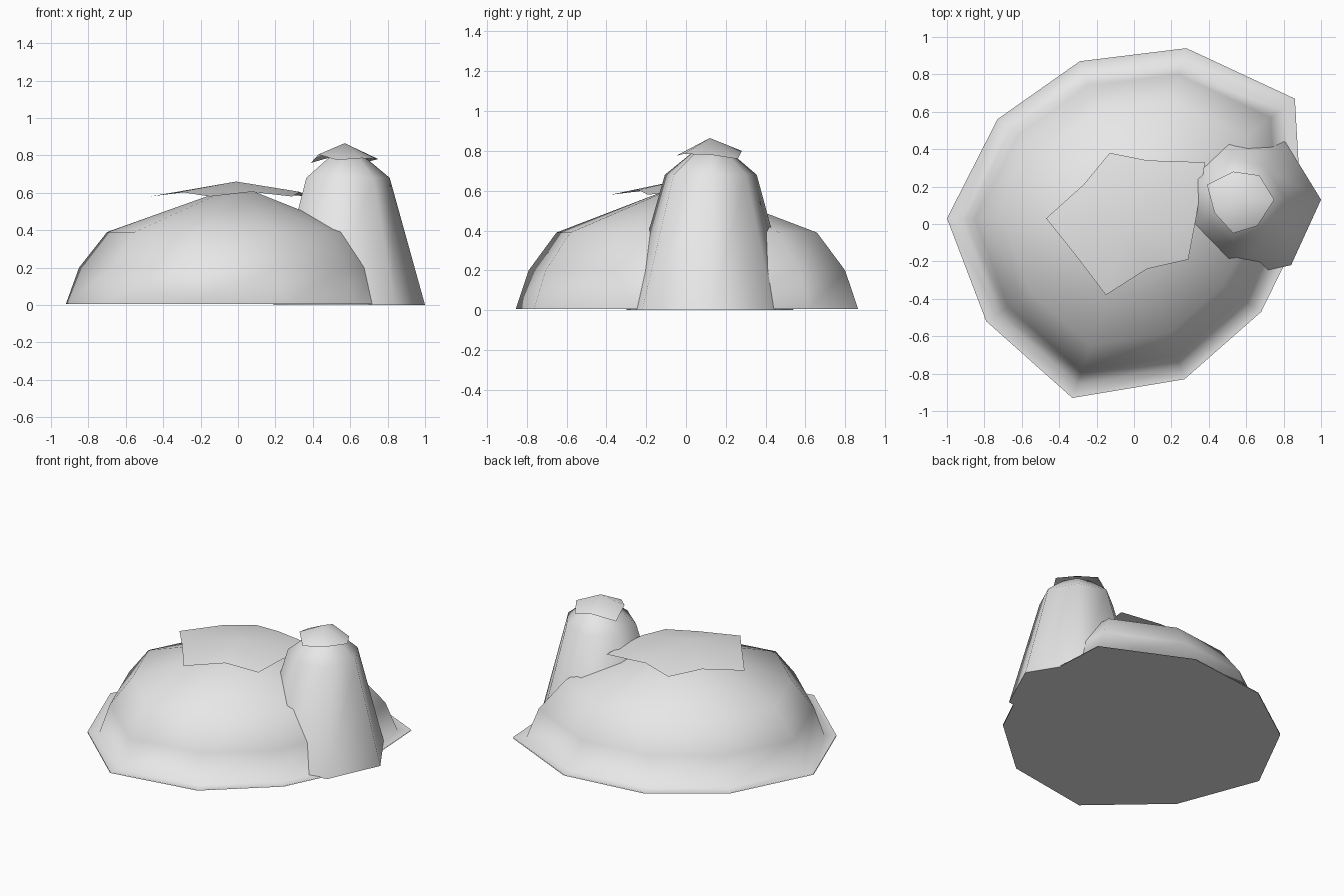
import bpy
import bmesh

cube = bpy.data.objects.get("Cube")
if cube:
    bpy.data.objects.remove(cube, do_unlink=True)

# One pale grey stone colour
stone = bpy.data.materials.new("pale_grey_stone")
stone.use_nodes = True
grey = (0.8, 0.8, 0.8, 1)
stone.diffuse_color = grey
shader = stone.node_tree.nodes["Principled BSDF"]
shader.inputs["Base Color"].default_value = grey
shader.inputs["Roughness"].default_value = 0.9


def make_object(name, bm):
    mesh = bpy.data.meshes.new(name)
    bm.to_mesh(mesh)
    bm.free()
    mesh.materials.append(stone)
    obj = bpy.data.objects.new(name, mesh)
    bpy.context.collection.objects.link(obj)
    return obj


def rock(name, outline, centre, levels, top):
    """Loft a ground outline through (scale, height) levels to a peak."""
    cx, cy = centre
    bm = bmesh.new()
    rings = [[bm.verts.new((cx + (x - cx) * s, cy + (y - cy) * s, z))
              for x, y in outline] for s, z in levels]
    peak = bm.verts.new((cx, cy, top))
    n = len(outline)
    for i in range(n):
        j = (i + 1) % n
        for low, high in zip(rings, rings[1:]):
            bm.faces.new((low[i], low[j], high[j], high[i]))
        bm.faces.new((rings[-1][i], rings[-1][j], peak))
    for face in bm.faces:
        face.smooth = True
    # flat underside on its own vertices, so the rim stays crisp
    bm.faces.new([bm.verts.new((x, y, 0)) for x, y in reversed(outline)])
    return make_object(name, bm)


def cap(name, rim, peak):
    """Thin smooth sheet fanned out from a peak to a jagged rim."""
    bm = bmesh.new()
    middle = bm.verts.new(peak)
    edge = [bm.verts.new(p) for p in rim]
    for a, b in zip(edge, edge[1:] + edge[:1]):
        bm.faces.new((middle, a, b)).smooth = True
    return make_object(name, bm)


# Broad mound with a flat skirt around its foot
mound_outline = [(0.9, -0.02), (0.86, 0.67), (0.28, 0.94), (-0.29, 0.87),
                 (-0.73, 0.56), (-1.0, 0.03), (-0.79, -0.52),
                 (-0.33, -0.93), (0.27, -0.83), (0.68, -0.47)]
rock("mound", mound_outline, (0, 0),
     [(1, 0.006), (0.92, 0.006), (0.85, 0.2), (0.7, 0.39)], 0.64)

# Tall tapered rock beside it
pillar_outline = [(1.0, 0.13), (0.81, 0.44), (0.48, 0.54), (0.19, 0.31),
                  (0.19, -0.06), (0.48, -0.30), (0.84, -0.22)]
rock("pillar", pillar_outline, (0.58, 0.13),
     [(1, 0), (0.55, 0.68), (0.25, 0.785)], 0.82)

# Loose sheets resting on both tops
low, high = 0.58, 0.605
mound_rim = [(-0.47, 0.03), (-0.31, -0.17), (-0.15, -0.38), (0.07, -0.24),
             (0.29, -0.19), (0.33, 0.02), (0.38, 0.33), (0.07, 0.34),
             (-0.13, 0.38), (-0.27, 0.21)]
cap("mound_cap",
    [(x, y, high if i % 2 else low) for i, (x, y) in enumerate(mound_rim)],
    (-0.01, 0.0, 0.66))
cap("pillar_cap",
    [(0.39, 0.21, 0.76), (0.43, 0.06, 0.805), (0.53, -0.05, 0.775),
     (0.66, -0.01, 0.785), (0.75, 0.13, 0.78), (0.67, 0.26, 0.76),
     (0.53, 0.28, 0.8)],
    (0.57, 0.12, 0.865))
